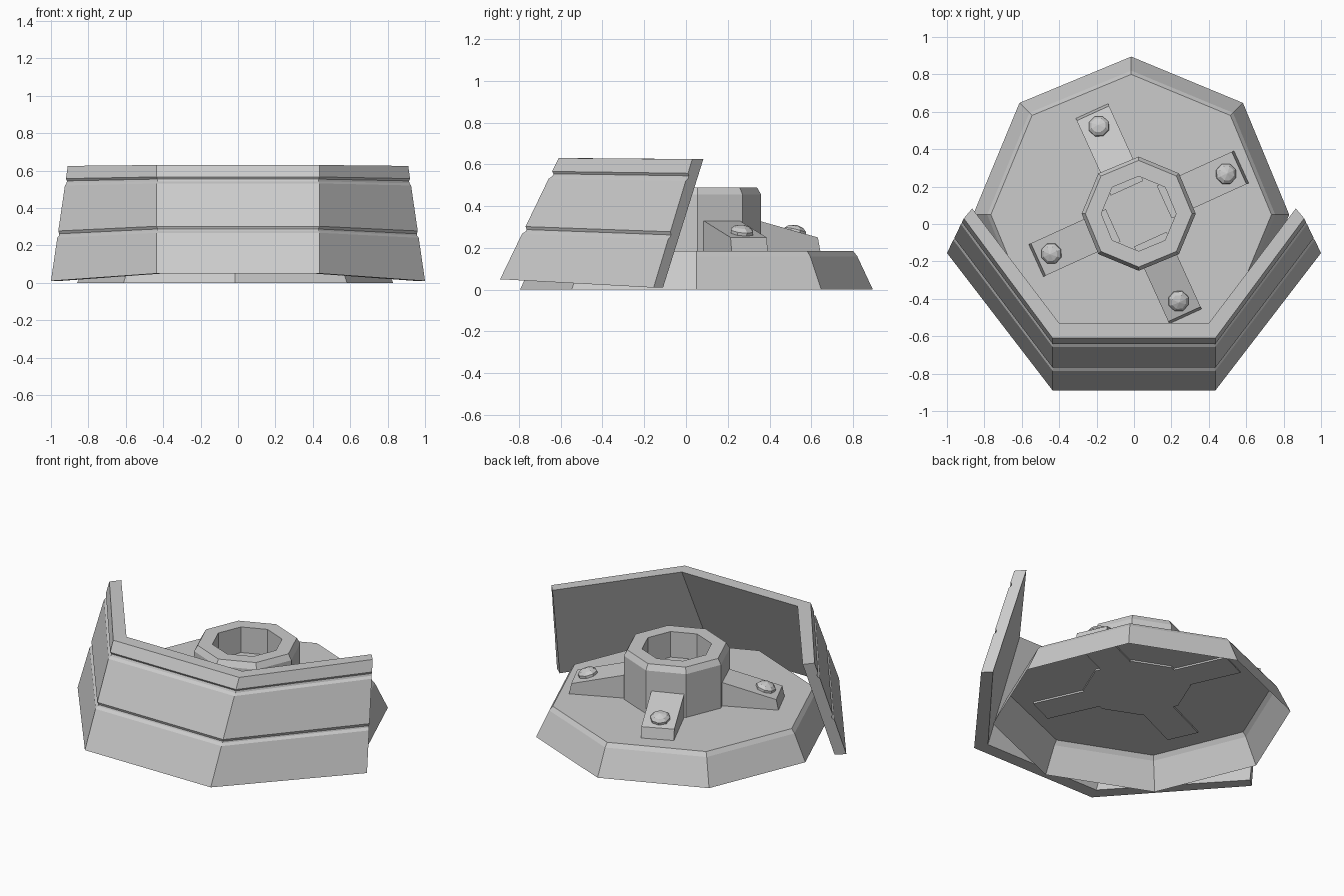
import bpy, bmesh
from math import cos, sin, pi, radians
from mathutils import Vector, Matrix

cube = bpy.data.objects.get("Cube")
if cube:
    bpy.data.objects.remove(cube)

grey = bpy.data.materials.new("plain_grey")
grey.use_nodes = True
colour = (0.6, 0.6, 0.6, 1)
grey.diffuse_color = colour
grey.node_tree.nodes["Principled BSDF"].inputs["Base Color"].default_value = colour


def finish(name, bm, matrix=Matrix()):
    """Turn a bmesh into a named, flat-shaded grey object."""
    bmesh.ops.recalc_face_normals(bm, faces=bm.faces)
    mesh = bpy.data.meshes.new(name)
    bm.to_mesh(mesh)
    bm.free()
    mesh.materials.append(grey)
    obj = bpy.data.objects.new(name, mesh)
    obj.matrix_world = matrix
    bpy.context.collection.objects.link(obj)
    return obj


def lathe(name, profile, matrix, cap_start=False, cap_end=True, sides=8):
    """Sweep (radius, height) points into an eight-sided solid or shell."""
    bm = bmesh.new()
    rings = []
    for r, z in profile:
        rings.append([bm.verts.new((r * cos(2 * pi * i / sides), r * sin(2 * pi * i / sides), z))
                      for i in range(sides)])
    for a, b in zip(rings, rings[1:]):
        for i in range(sides):
            j = (i + 1) % sides
            bm.faces.new((a[i], a[j], b[j], b[i]))
    if cap_start:
        bm.faces.new(rings[0])
    if cap_end:
        bm.faces.new(rings[-1])
    return finish(name, bm, matrix)


# Base: shallow eight-sided dish, open underneath
lathe("base", [(0.845, 0), (0.77, 0.16), (0.75, 0.185)],
      Matrix.Translation((-0.015, 0.05, 0)))

# Hub: chamfered octagonal cup
centre = Matrix.Translation((0.025, 0.055, 0))
lathe("hub", [(0.305, 0.175), (0.305, 0.455), (0.285, 0.49), (0.2, 0.49), (0.2, 0.2)],
      centre, cap_start=True)

# Four sloping arms around the hub, each with a domed bolt
arm_side = [(0.15, 0.175), (0.605, 0.175), (0.59, 0.25), (0.28, 0.33), (0.15, 0.33)]
half_width = 0.095
for k in range(4):
    turn = centre @ Matrix.Rotation(radians(24.5 + 90 * k), 4, "Z")
    bm = bmesh.new()
    left, right = ([bm.verts.new((x, y, z)) for x, z in arm_side]
                   for y in (half_width, -half_width))
    bm.faces.new(left)
    bm.faces.new(right)
    for i in range(len(left)):
        j = (i + 1) % len(left)
        bm.faces.new((left[i], left[j], right[j], right[i]))
    finish(f"arm_{k + 1}", bm, turn)

    seat = turn @ Matrix.Translation((0.51, 0, 0.265)) @ Matrix.Rotation(radians(14.5), 4, "Y")
    lathe(f"bolt_{k + 1}", [(0.057, 0), (0.057, 0.02), (0.04, 0.036), (0.001, 0.047)], seat)

# Shield: three leaning panels with two grooves running along the outside
corner = [Vector(p) for p in ((0.435, -0.89, 0.05), (0.435, -0.61, 0.63),
                              (0.4, -0.53, 0.63), (0.4, -0.81, 0.05))]
end = [Vector(p) for p in ((1, -0.155, 0.01), (0.91, 0.03, 0.625),
                           (0.865, 0.083, 0.625), (0.95, -0.11, 0.01))]
grooves = [(0, 0), (0.375, 0), (0.395, 0.15), (0.41, 0.15), (0.435, 0),
           (0.83, 0), (0.85, 0.15), (0.87, 0.15), (0.89, 0), (1, 0)]


def section(points, side):
    low, high, inner_high, inner_low = points
    loop = []
    for t, depth in grooves:
        outer = low.lerp(high, t)
        loop.append(outer.lerp(inner_low.lerp(inner_high, t), depth))
    loop += [inner_high, inner_low]
    return [Vector((p.x * side, p.y, p.z)) for p in loop]


bm = bmesh.new()
stations = [[bm.verts.new(p) for p in section(points, side)]
            for points, side in ((end, -1), (corner, -1), (corner, 1), (end, 1))]
for a, b in zip(stations, stations[1:]):
    for i in range(len(a)):
        j = (i + 1) % len(a)
        bm.faces.new((a[i], a[j], b[j], b[i]))
bm.faces.new(stations[0])
bm.faces.new(stations[-1])
finish("shield", bm)
